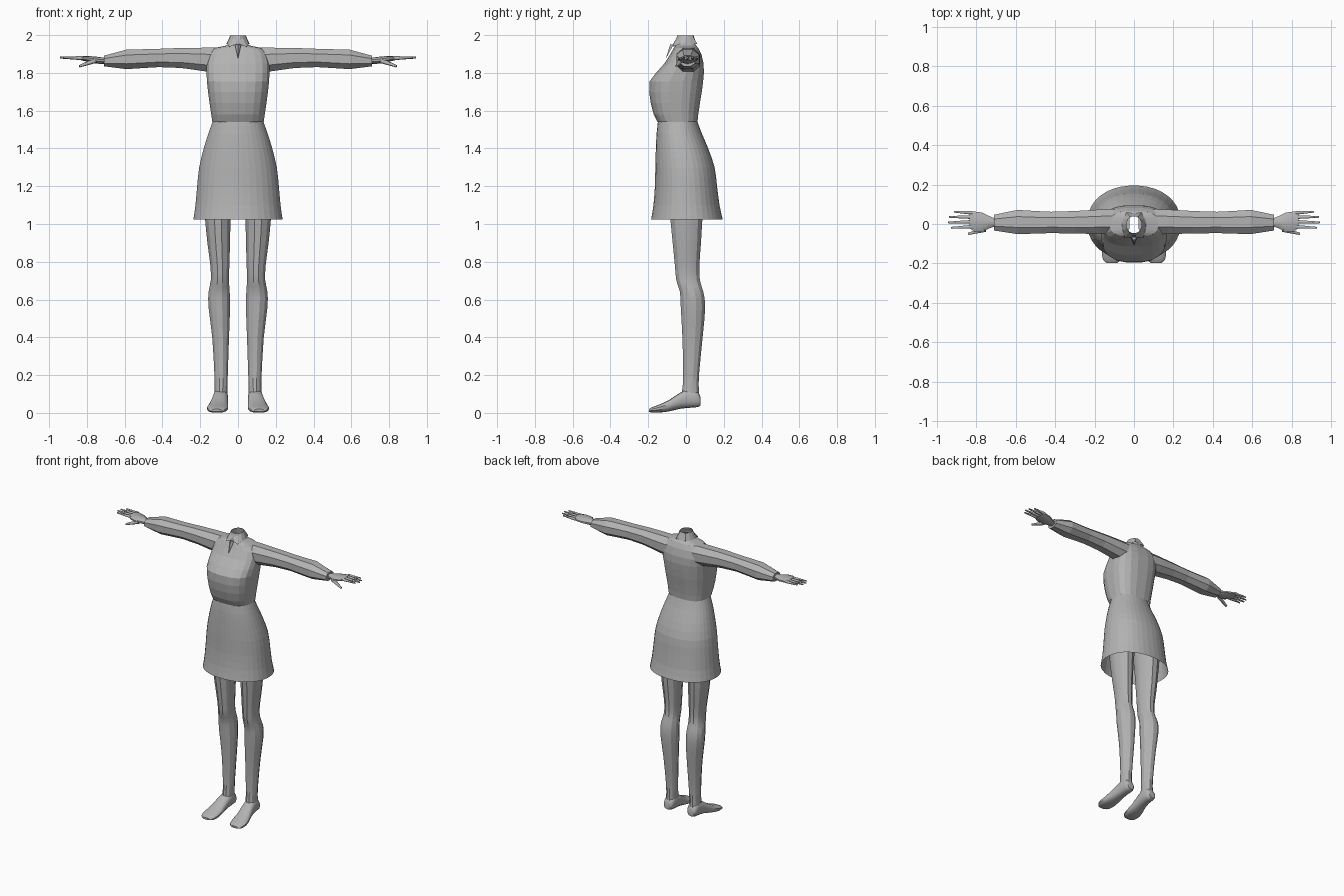
import bpy, bmesh, math
from mathutils import Vector

if "Cube" in bpy.data.objects:
    bpy.data.objects.remove(bpy.data.objects["Cube"])

grey = bpy.data.materials.new("plain grey")
grey.diffuse_color = (0.45, 0.45, 0.45, 1)
grey.use_nodes = True
grey.node_tree.nodes["Principled BSDF"].inputs["Base Color"].default_value = grey.diffuse_color


def finish(name, bm, mirror=False, smooth=None):
    bmesh.ops.recalc_face_normals(bm, faces=bm.faces)
    me = bpy.data.meshes.new(name)
    bm.to_mesh(me)
    bm.free()
    me.materials.append(grey)
    ob = bpy.data.objects.new(name, me)
    bpy.context.collection.objects.link(ob)
    if mirror:
        m = ob.modifiers.new("mirror", 'MIRROR')
        m.use_mirror_merge = False
    if smooth:
        bpy.context.view_layer.objects.active = ob
        ob.select_set(True)
        bpy.ops.object.shade_smooth_by_angle(angle=math.radians(smooth))
        ob.select_set(False)
    return ob


def refine(rows, k):
    """Catmull-Rom interpolation between the rows of a profile."""
    out = []
    for i in range(len(rows) - 1):
        p = [rows[max(0, min(len(rows) - 1, i + d))] for d in (-1, 0, 1, 2)]
        for s in range(k):
            t = s / k
            out.append(tuple(b + .5 * t * (c - a + t * (2*a - 5*b + 4*c - d + t * (3*(b - c) + d - a)))
                             for a, b, c, d in zip(*p)))
    return out + [rows[-1]]


def loft(name, axis, rows, n=12, power=2.0, caps=(True, True), turn=0.5, **kw):
    """Skin rings along an axis; row = position, then min/max on the two other axes."""
    others = [i for i in range(3) if i != axis]
    bm = bmesh.new()
    rings = []
    for pos, a0, a1, b0, b1 in rows:
        ring = []
        for i in range(n):
            t = 2 * math.pi * (i + turn) / n
            c, s = math.cos(t), math.sin(t)
            co = Vector((0, 0, 0))
            co[axis] = pos
            co[others[0]] = (a0 + a1) / 2 + (a1 - a0) / 2 * math.copysign(abs(c) ** (2 / power), c)
            co[others[1]] = (b0 + b1) / 2 + (b1 - b0) / 2 * math.copysign(abs(s) ** (2 / power), s)
            ring.append(bm.verts.new(co))
        rings.append(ring)
    for r, q in zip(rings, rings[1:]):
        for i in range(n):
            j = (i + 1) % n
            bm.faces.new((r[i], r[j], q[j], q[i]))
    if caps[0]:
        bm.faces.new(rings[0])
    if caps[1]:
        bm.faces.new(rings[-1])
    return finish(name, bm, **kw)


def sym(rows):
    return [(z, -x, x, y0, y1) for z, x, y0, y1 in rows]


# Skirt: open bell
loft("skirt", 2, refine(sym([
    (1.025, .237, -.185, .195), (1.10, .226, -.173, .178), (1.20, .217, -.165, .165),
    (1.30, .206, -.163, .152), (1.40, .182, -.160, .118), (1.48, .157, -.156, .084),
    (1.55, .132, -.148, .058)]), 2), n=36, power=2.15, caps=(False, False))

# Blouse body, rising over the shoulders to the neck
loft("blouse", 2, sym([
    (1.54, .137, -.152, .062), (1.58, .143, -.172, .066), (1.64, .152, -.188, .075),
    (1.70, .160, -.196, .085), (1.755, .166, -.194, .092), (1.80, .168, -.160, .096),
    (1.85, .168, -.115, .094), (1.90, .158, -.083, .082), (1.932, .125, -.065, .066),
    (1.945, .062, -.056, .054), (1.96, .042, -.045, .045)]),
    n=20, power=2.7, caps=(False, False))

# Sleeves
loft("sleeve", 0, [
    (.10, -.055, .080, 1.795, 1.938), (.17, -.055, .078, 1.803, 1.938),
    (.30, -.053, .070, 1.822, 1.936), (.42, -.050, .066, 1.827, 1.931),
    (.50, -.053, .070, 1.822, 1.929), (.59, -.056, .076, 1.816, 1.927),
    (.71, -.036, .050, 1.833, 1.893)], n=8, power=2.2, mirror=True)

# Hands
loft("hand", 0, [
    (.70, -.012, .028, 1.847, 1.880), (.735, -.024, .042, 1.848, 1.884),
    (.77, -.044, .060, 1.853, 1.888), (.81, -.040, .066, 1.862, 1.889),
    (.835, -.022, .066, 1.868, 1.888)], n=10, mirror=True, smooth=45)


def finger(name, base, tip, r):
    base, tip = Vector(base), Vector(tip)
    d = tip - base
    bm = bmesh.new()
    bmesh.ops.create_cone(bm, cap_ends=True, segments=6, radius1=r, radius2=r * .45, depth=d.length)
    rot = d.to_track_quat('Z', 'Y')
    for v in bm.verts:
        v.co = rot @ v.co + (base + tip) / 2
    finish(name, bm, mirror=True, smooth=65)


for i, (y0, y1, x) in enumerate([(-.014, -.019, .927), (.011, .008, .942),
                                 (.035, .036, .937), (.057, .062, .912)]):
    finger(f"finger_{i + 1}", (.82, y0, 1.878), (x, y1, 1.881), .011)
finger("thumb", (.755, -.028, 1.866), (.84, -.050, 1.835), .014)

# Legs
loft("leg", 2, refine([
    (.06, .056, .126, -.030, .074), (.12, .055, .125, -.022, .070), (.20, .053, .126, -.016, .070),
    (.40, .046, .138, -.021, .090), (.56, .040, .158, -.030, .104), (.64, .042, .158, -.034, .094),
    (.70, .046, .146, -.053, .076), (.78, .044, .148, -.061, .073), (.90, .040, .164, -.073, .082),
    (1.03, .036, .177, -.086, .090), (1.20, .020, .190, -.100, .105)], 2),
    n=12, mirror=True, smooth=25)

# Feet, heel to toe
loft("foot", 1, refine([
    (.078, .068, .116, .040, .080), (.062, .056, .126, .031, .112), (.02, .053, .130, .027, .128),
    (-.03, .053, .138, .022, .108), (-.09, .053, .154, .008, .068), (-.14, .053, .164, .002, .045),
    (-.18, .064, .158, .002, .030), (-.197, .085, .140, .006, .020)], 2),
    n=14, power=2.5, mirror=True, smooth=40)

# Collar: neck band, folded-over leaf and pointed front flaps
loft("collar_band", 2, sym([
    (1.935, .050, -.062, .052), (1.965, .046, -.060, .046), (1.997, .040, -.048, .040)]),
    n=12, caps=(False, False))
bm = bmesh.new()
top, low = [], []
for i in range(7):
    t = math.radians(-82 + i * 172 / 6)
    c, s = math.cos(t), math.sin(t)
    top.append(bm.verts.new((.041 * c, -.004 + .045 * s, 1.998 - .012 * (s < -.5))))
    k = 1.25 if i in (1, 5) else 1.0
    low.append(bm.verts.new((.062 * c * k, -.008 + .062 * s * k, 1.952 - .014 * (i == 1))))
for i in range(6):
    bm.faces.new((top[i], low[i], low[i + 1], top[i + 1]))
finish("collar_leaf", bm, mirror=True)

# Neck opening placket: narrow raised wedge below the collar
bm = bmesh.new()
v = [bm.verts.new(p) for p in [(-.016, -.066, 1.95), (.016, -.066, 1.95), (0, -.108, 1.872), (0, -.084, 1.95)]]
for f in ((0, 1, 3), (0, 3, 2), (3, 1, 2), (1, 0, 2)):
    bm.faces.new([v[i] for i in f])
finish("neck_placket", bm)
